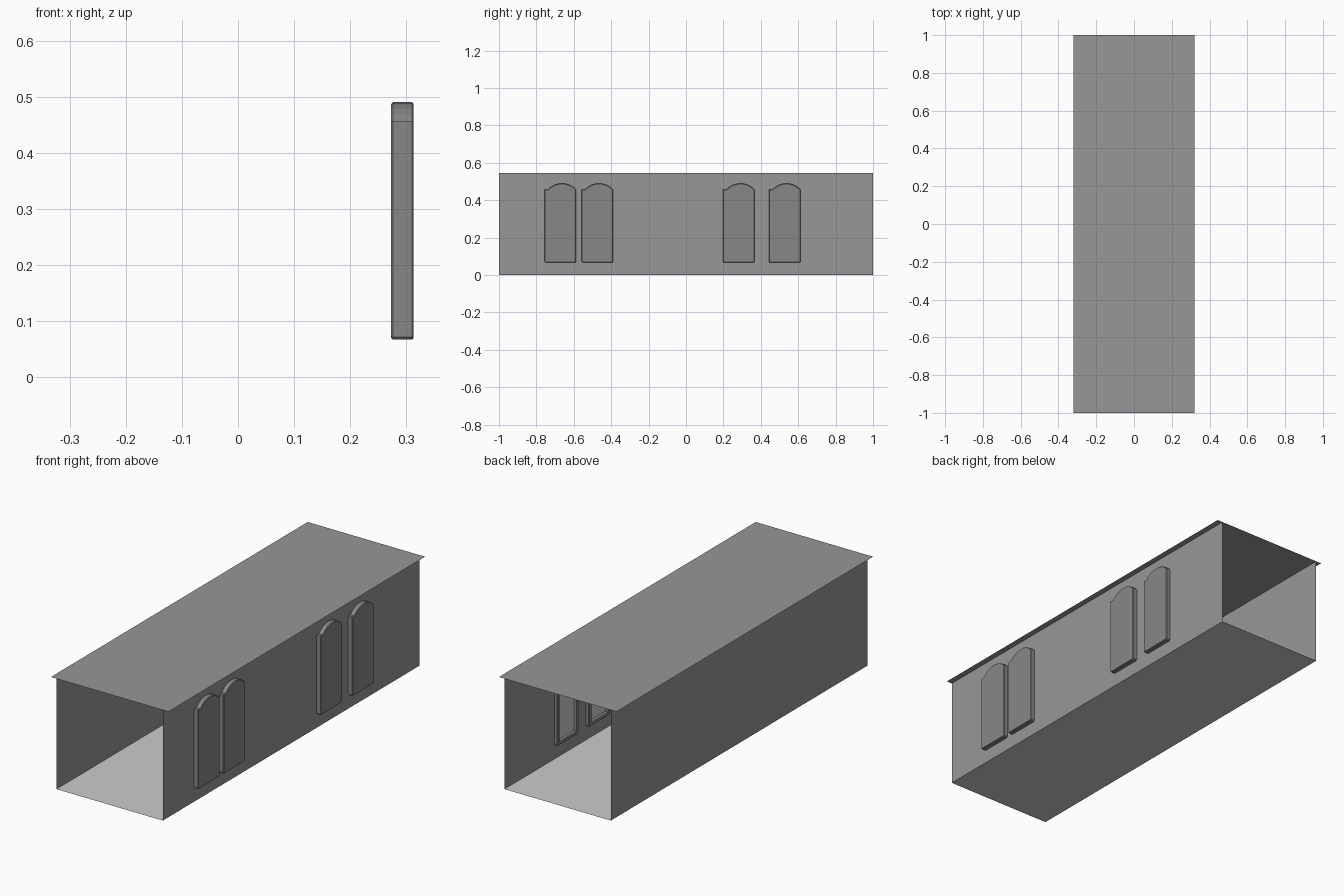
import bpy, bmesh, math

if "Cube" in bpy.data.objects:
    bpy.data.objects.remove(bpy.data.objects["Cube"])

def material(name, v):
    m = bpy.data.materials.new(name)
    m.diffuse_color = (v, v, v, 1)
    m.use_nodes = True
    m.node_tree.nodes["Principled BSDF"].inputs["Base Color"].default_value = m.diffuse_color
    return m

SHELL = material("dark_grey", 0.31)
FLOOR = material("mid_grey", 0.55)
FRAME = material("frame_grey", 0.245)
PANE = material("pane_grey", 0.8)

def plane(name, pts, mat):
    me = bpy.data.meshes.new(name)
    me.from_pydata(pts, [], [tuple(range(len(pts)))])
    me.materials.append(mat)
    ob = bpy.data.objects.new(name, me)
    bpy.context.collection.objects.link(ob)

W, R, H = 0.29, 0.32, 0.545

# Open-ended shell: floor, two walls and an overhanging roof
plane("floor", [(-W, -1, 0), (W, -1, 0), (W, 1, 0), (-W, 1, 0)], FLOOR)
plane("roof", [(-R, -1, H), (R, -1, H), (R, 1, H), (-R, 1, H)], SHELL)
plane("right_wall", [(W, -1, 0), (W, 1, 0), (W, 1, H), (W, -1, H)], SHELL)
plane("left_wall", [(-W, 1, 0), (-W, -1, 0), (-W, -1, H), (-W, 1, H)], SHELL)

def window(name, y0):
    """Arched window, solid outside, with a recessed pane on the inside."""
    w, z0, spring, top, n = 0.168, 0.067, 0.457, 0.490, 10
    c = 0.005  # softened bottom corners
    prof = [(y0, spring), (y0, z0 + c), (y0 + c, z0),
            (y0 + w - c, z0), (y0 + w, z0 + c), (y0 + w, spring)]
    # low arch, with a small ledge at its left foot
    a = (w - 0.018) / 2
    rise = top - spring
    rad = (a * a + rise * rise) / (2 * rise)
    half = math.asin(a / rad)
    cy = y0 + w - a
    for i in range(1, n + 1):
        t = half - 2 * half * i / n
        prof.append((cy + rad * math.sin(t), top - rad + rad * math.cos(t)))
    bm = bmesh.new()
    inner = bm.faces.new([bm.verts.new((0.273, y, z)) for y, z in prof])
    side = bmesh.ops.extrude_face_region(bm, geom=[inner], use_keep_orig=True)
    bmesh.ops.translate(bm, vec=(0.040, 0, 0),
                        verts=[g for g in side["geom"] if isinstance(g, bmesh.types.BMVert)])
    bmesh.ops.recalc_face_normals(bm, faces=bm.faces)
    # chamfered rims
    rims = [e for e in bm.edges if abs(e.verts[0].co.x - e.verts[1].co.x) < 1e-5]
    bmesh.ops.bevel(bm, geom=rims, offset=0.003, segments=1, affect='EDGES')
    # recessed pane, just clear of the wall
    bm.normal_update()
    face = max((f for f in bm.faces if f.normal.x < -0.99), key=lambda f: f.calc_area())
    bmesh.ops.inset_region(bm, faces=[face], thickness=0.015, use_even_offset=True)
    pane = bmesh.ops.extrude_discrete_faces(bm, faces=[face])["faces"][0]
    bmesh.ops.translate(bm, vec=(0.015, 0, 0), verts=pane.verts)
    pane.material_index = 1
    bmesh.ops.recalc_face_normals(bm, faces=bm.faces)
    me = bpy.data.meshes.new(name)
    bm.to_mesh(me)
    bm.free()
    me.materials.append(FRAME)
    me.materials.append(PANE)
    ob = bpy.data.objects.new(name, me)
    bpy.context.collection.objects.link(ob)

# Two pairs of windows along the right wall
for i, y in enumerate((-0.756, -0.558, 0.198, 0.444)):
    window(f"window_{i + 1}", y)
